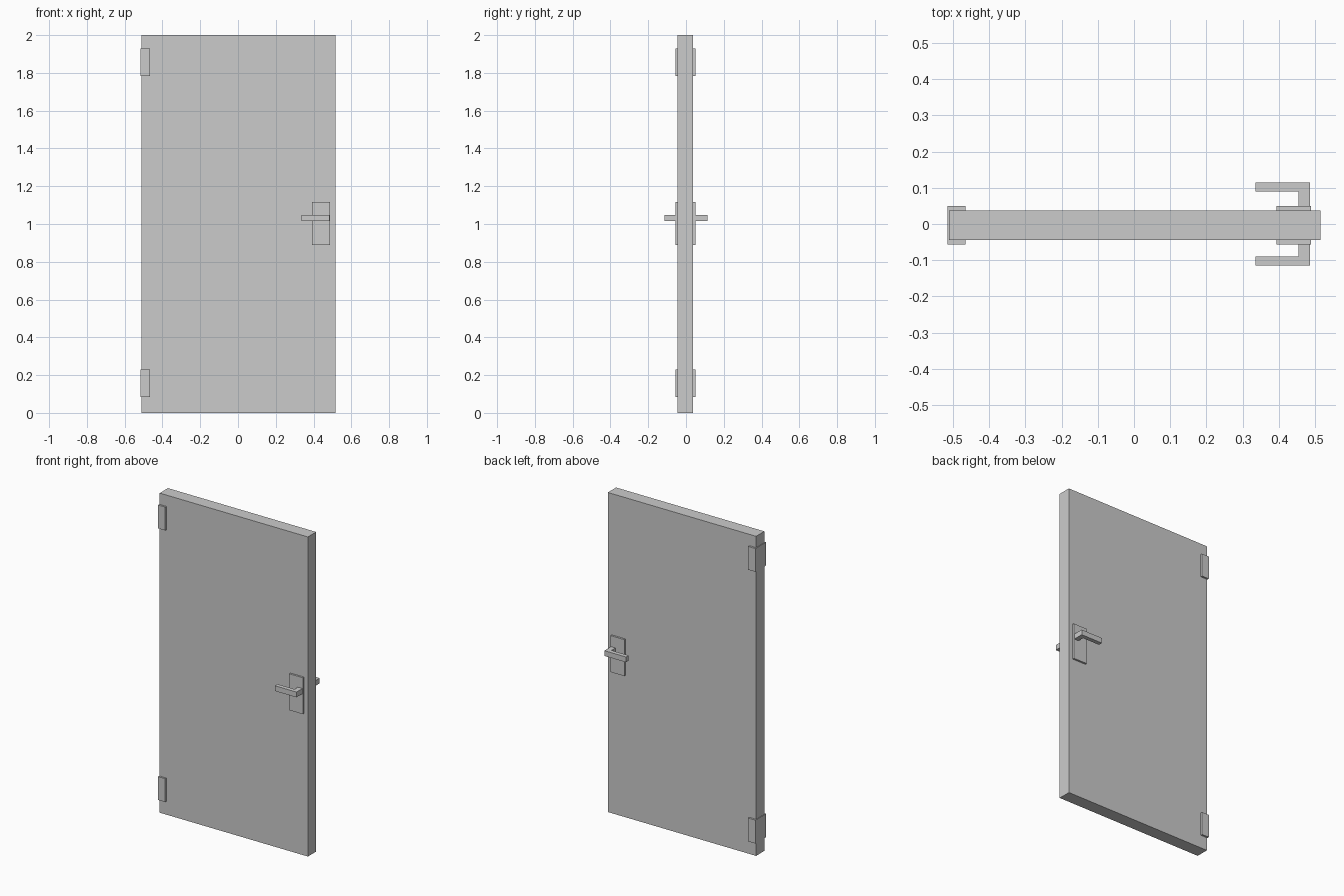
import bpy
import bmesh

if "Cube" in bpy.data.objects:
    bpy.data.objects.remove(bpy.data.objects["Cube"])


def prism(name, outline, z0, z1):
    """Extrude an xy outline from z0 to z1."""
    bm = bmesh.new()
    face = bm.faces.new([bm.verts.new((x, y, z0)) for x, y in outline])
    top = bmesh.ops.extrude_face_region(bm, geom=[face])["geom"]
    verts = [v for v in top if isinstance(v, bmesh.types.BMVert)]
    bmesh.ops.translate(bm, verts=verts, vec=(0, 0, z1 - z0))
    bmesh.ops.recalc_face_normals(bm, faces=bm.faces)
    mesh = bpy.data.meshes.new(name)
    bm.to_mesh(mesh)
    bm.free()
    obj = bpy.data.objects.new(name, mesh)
    bpy.context.collection.objects.link(obj)
    return obj


def box(name, x0, x1, y0, y1, z0, z1):
    return prism(name, [(x0, y0), (x1, y0), (x1, y1), (x0, y1)], z0, z1)


# Door slab
box("door_panel", -0.511, 0.515, -0.0445, 0.037, 0, 2)

# Hinges wrapping the left edge
for name, z in (("lower_hinge", 0.083), ("upper_hinge", 1.783)):
    box(name, -0.515, -0.465, -0.056, 0.049, z, z + 0.146)

# Lock plates showing on both faces
box("lock_plate", 0.393, 0.488, -0.056, 0.049, 0.888, 1.116)

# L-shaped lever handles, one per face
for name, s in (("front_handle", -1), ("back_handle", 1)):
    outline = [(0.454, 0.045), (0.485, 0.045), (0.485, 0.115),
               (0.335, 0.115), (0.335, 0.089), (0.454, 0.089)]
    prism(name, [(x, s * y) for x, y in outline], 1.015, 1.048)
